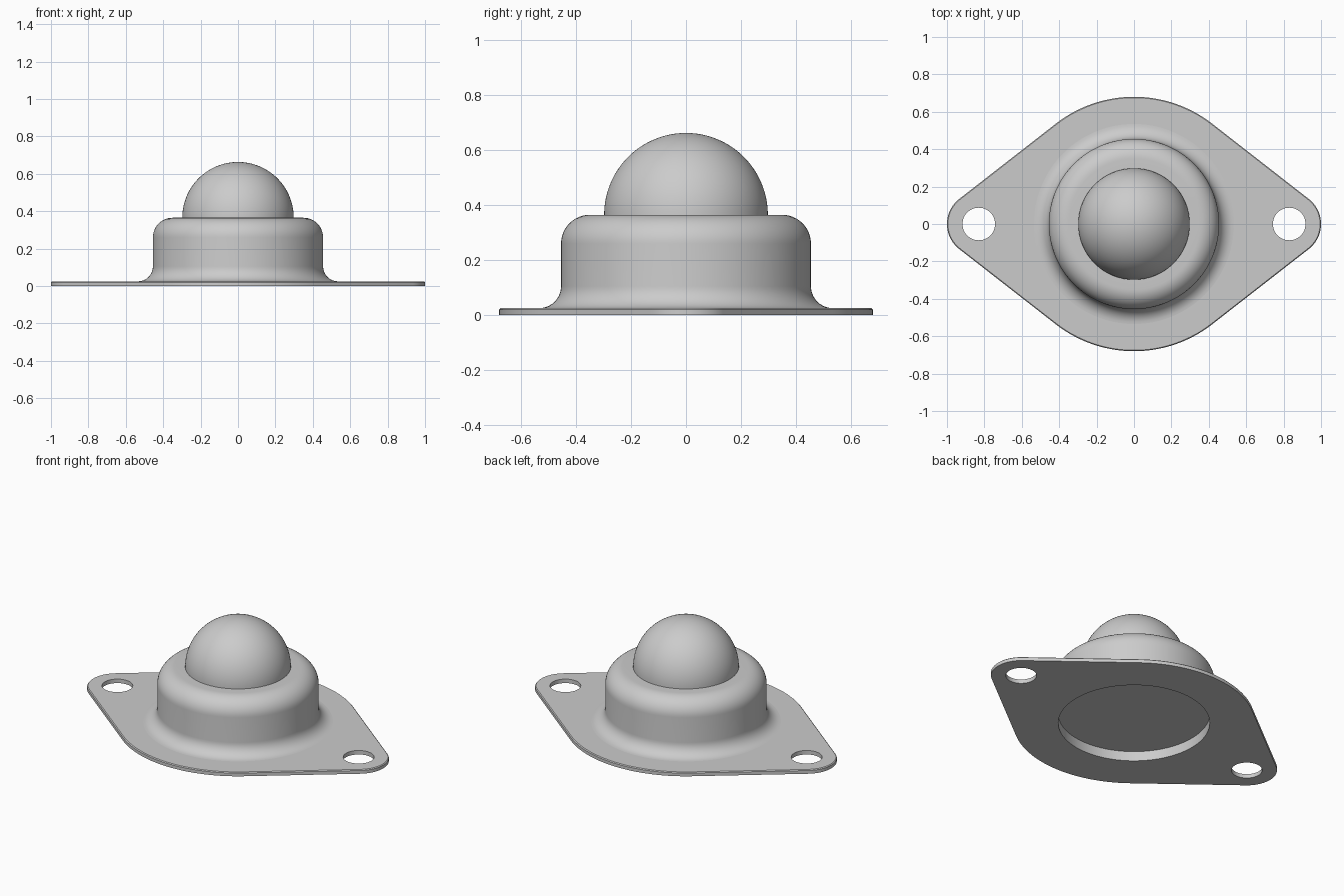
import bpy, bmesh
from math import sin, cos, acos, pi, radians

if "Cube" in bpy.data.objects:
    bpy.data.objects.remove(bpy.data.objects["Cube"])

PLATE_TOP = 0.025
BORE_R, FLOOR_Z = 0.427, 0.06
BALL_R, RIM_Z = 0.298, 0.365


def arc(cx, cy, r, a0, a1, n):
    return [(cx + r * cos(a0 + (a1 - a0) * i / n),
             cy + r * sin(a0 + (a1 - a0) * i / n)) for i in range(n + 1)]


def finish(name, bm):
    bmesh.ops.remove_doubles(bm, verts=bm.verts, dist=1e-5)
    bmesh.ops.recalc_face_normals(bm, faces=bm.faces)
    mesh = bpy.data.meshes.new(name)
    bm.to_mesh(mesh)
    bm.free()
    obj = bpy.data.objects.new(name, mesh)
    bpy.context.collection.objects.link(obj)
    bpy.ops.object.select_all(action='DESELECT')
    obj.select_set(True)
    bpy.context.view_layer.objects.active = obj
    bpy.ops.object.shade_smooth_by_angle(angle=radians(30))
    return obj


def lathe(name, profile, steps=128):
    bm = bmesh.new()
    verts = [bm.verts.new((r, 0, z)) for r, z in profile]
    edges = [bm.edges.new(p) for p in zip(verts, verts[1:])]
    bmesh.ops.spin(bm, geom=verts + edges, cent=(0, 0, 0), axis=(0, 0, 1),
                   angle=2 * pi, steps=steps)
    return finish(name, bm)


def plate_outline(inset):
    # Large middle circle joined by tangents to a small circle at each end
    big, small, d = 0.68, 0.17, 0.83
    t = acos((big - small) / d)
    big, small = big - inset, small - inset
    return (arc(d, 0, small, -t, t, 24) + arc(0, 0, big, t, pi - t, 40)
            + arc(-d, 0, small, pi - t, pi + t, 24)
            + arc(0, 0, big, pi + t, 2 * pi - t, 40))


def wall(bm, rings):
    # Stack of (outline, z) loops skinned with quads; returns end loop edges
    loops = [[bm.verts.new((x, y, z)) for x, y in pts] for pts, z in rings]
    for a, b in zip(loops, loops[1:]):
        for i in range(len(a)):
            bm.faces.new((a[i - 1], a[i], b[i], b[i - 1]))
    return [[bm.edges.get((l[i - 1], l[i])) for i in range(len(l))]
            for l in (loops[0], loops[-1])]


# Mounting flange with rounded top edge, two bolt holes and a central bore
bm = bmesh.new()
rim = plate_outline(0)
# drop the duplicated tangent points
rim_in = plate_outline(0.005)
ends = [wall(bm, [(rim, 0), (rim, PLATE_TOP - 0.005), (rim_in, PLATE_TOP)])]
for x, r, n in ((-0.83, 0.087, 48), (0.83, 0.087, 48), (0, BORE_R, 128)):
    circle = arc(x, 0, r, 0, 2 * pi, n)[:-1]
    ends.append(wall(bm, [(circle, 0), (circle, PLATE_TOP)]))
for side in (0, 1):
    bmesh.ops.triangle_fill(bm, use_beauty=True, use_dissolve=False,
                            edges=[e for pair in ends for e in pair[side]],
                            normal=(0, 0, 1))
finish("mounting_flange", bm)

# Pressed housing cup: flared foot, straight wall, rounded shoulder
lathe("housing", arc(0.535, 0.105, 0.08, 1.5 * pi, pi, 10)
      + arc(0.35, 0.26, 0.105, 0, pi / 2, 12) + [(BALL_R, RIM_Z)])

# Closed underside recess
lathe("recess_floor", [(0, FLOOR_Z), (BORE_R, FLOOR_Z), (BORE_R, PLATE_TOP)])
floor = bpy.data.objects["recess_floor"].data
if floor.polygons[0].normal.z > 0:
    floor.flip_normals()

# Exposed half of the rolling ball
lathe("ball", arc(0, RIM_Z, BALL_R, 0, pi / 2, 32))
